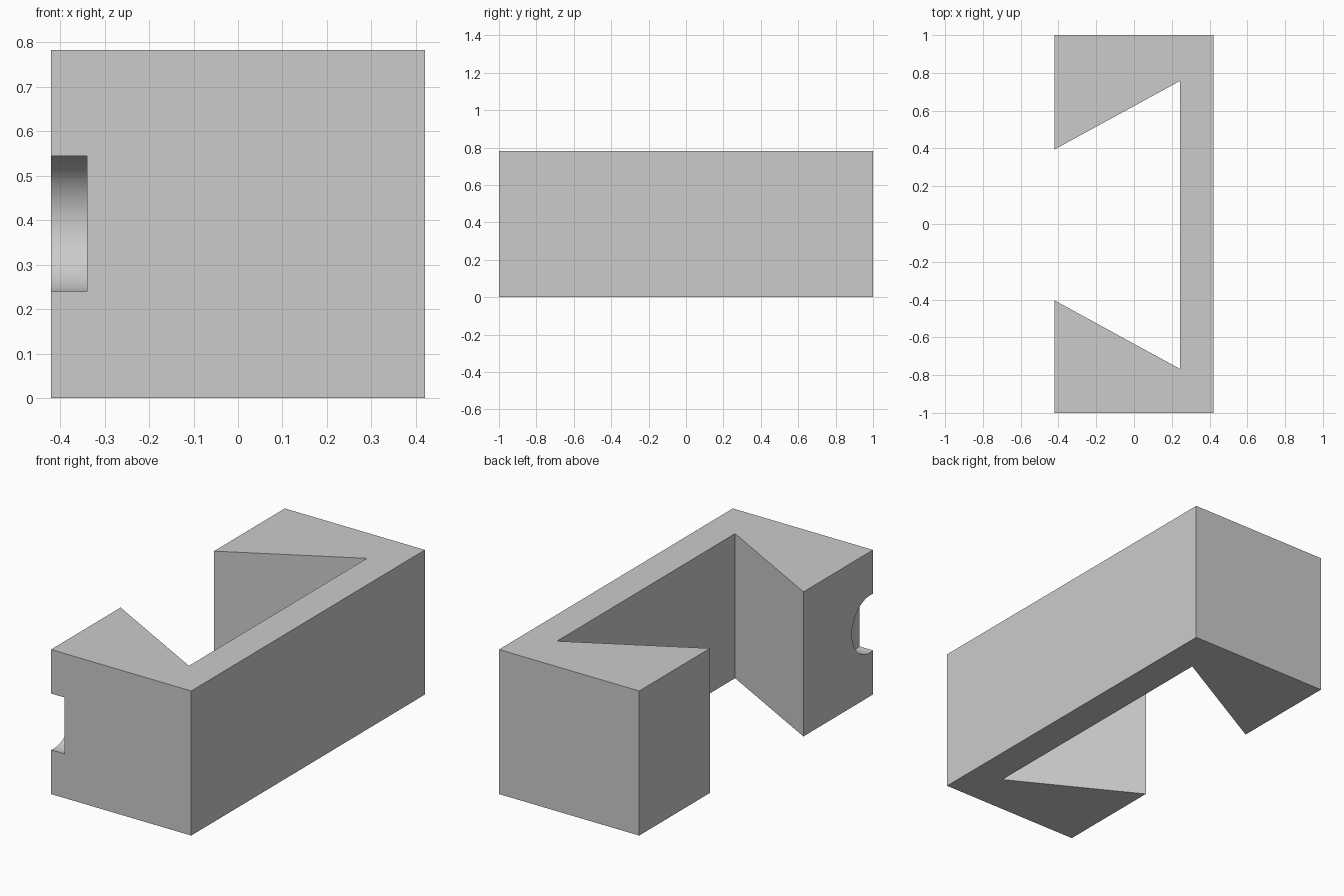
import bpy, bmesh, math

default = bpy.data.objects.get("Cube")
if default:
    bpy.data.objects.remove(default, do_unlink=True)

HALF_X, HEIGHT = 0.42, 0.783

grey = bpy.data.materials.new("light_grey")
grey.use_nodes = True
colour = (0.6, 0.6, 0.6, 1)
grey.diffuse_color = colour
grey.node_tree.nodes["Principled BSDF"].inputs["Base Color"].default_value = colour

# Block with a dovetail slot: plan profile extruded upwards
profile = [(-HALF_X, -1), (HALF_X, -1), (HALF_X, 1), (-HALF_X, 1),
           (-HALF_X, 0.395), (0.243, 0.757), (0.243, -0.767), (-HALF_X, -0.405)]
bm = bmesh.new()
base = bm.faces.new([bm.verts.new((x, y, 0)) for x, y in profile])
top = bmesh.ops.extrude_face_region(bm, geom=[base])["geom"]
bmesh.ops.translate(bm, vec=(0, 0, HEIGHT),
                    verts=[v for v in top if isinstance(v, bmesh.types.BMVert)])
bmesh.ops.recalc_face_normals(bm, faces=bm.faces)
mesh = bpy.data.meshes.new("dovetail_block")
bm.to_mesh(mesh)
bm.free()
mesh.materials.append(grey)
block = bpy.data.objects.new("dovetail_block", mesh)
bpy.context.collection.objects.link(block)

# Round notch in the front corner, cut with a sideways cylinder
inner, outer = -0.34, -0.6
bpy.ops.mesh.primitive_cylinder_add(
    vertices=64, radius=0.155, depth=inner - outer,
    location=((inner + outer) / 2, -0.975, 0.392), rotation=(0, math.pi / 2, 0))
cutter = bpy.context.object
cutter.name = "notch_cutter"
cutter.hide_render = True
cutter.data.materials.append(grey)

bpy.ops.object.select_all(action="DESELECT")
block.select_set(True)
bpy.context.view_layer.objects.active = block
cut = block.modifiers.new("notch", "BOOLEAN")
cut.operation = "DIFFERENCE"
cut.solver = "EXACT"
cut.object = cutter
bpy.ops.object.modifier_apply(modifier=cut.name)
bpy.data.objects.remove(cutter, do_unlink=True)

# Smooth notch wall, sharp edges elsewhere
bpy.ops.object.shade_smooth_by_angle(angle=math.radians(20))
